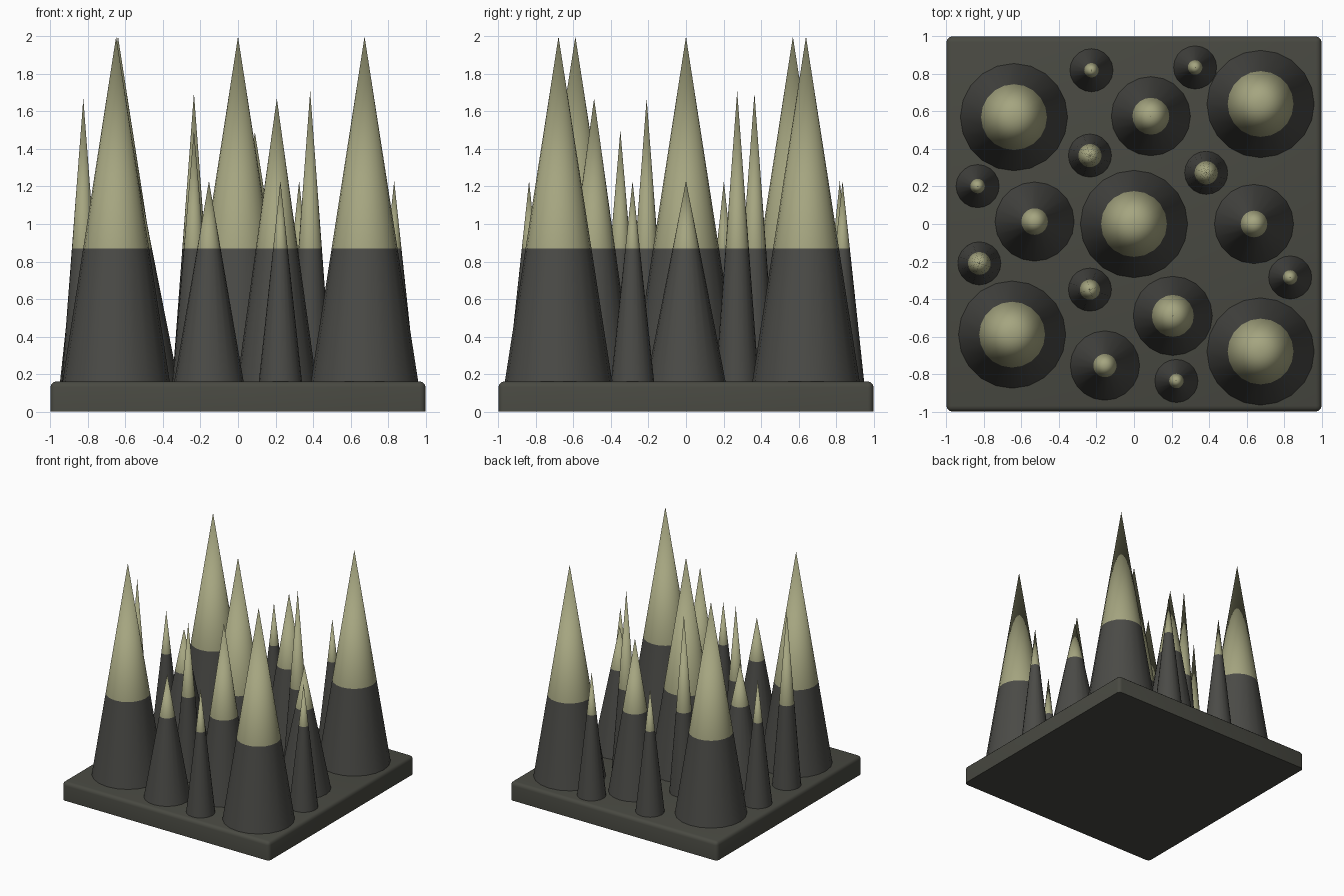
import bpy, bmesh, math

if "Cube" in bpy.data.objects:
    bpy.data.objects.remove(bpy.data.objects["Cube"])

BASE_TOP, SPLIT = 0.16, 0.87


def material(name, rgb):
    m = bpy.data.materials.new(name)
    m.diffuse_color = (*rgb, 1)
    m.use_nodes = True
    m.node_tree.nodes["Principled BSDF"].inputs["Base Color"].default_value = m.diffuse_color
    return m


slate = material("dark slate", (0.070, 0.070, 0.063))
base_grey = material("base olive grey", (0.066, 0.067, 0.054))
straw = material("pale straw", (0.376, 0.376, 0.216))


def finish(bm, name, mats):
    bmesh.ops.recalc_face_normals(bm, faces=bm.faces)
    mesh = bpy.data.meshes.new(name)
    bm.to_mesh(mesh)
    bm.free()
    for m in mats:
        mesh.materials.append(m)
    ob = bpy.data.objects.new(name, mesh)
    bpy.context.collection.objects.link(ob)
    return ob


def spike(name, x, y, radius, height, sides):
    """Cone with a dark foot and a pale tip above the split height."""
    bm = bmesh.new()
    rings = []
    for z in (BASE_TOP - 0.01, SPLIT):
        r = radius * (height - z) / (height - BASE_TOP)
        rings.append([bm.verts.new((x + r * math.cos(2 * math.pi * i / sides),
                                    y + r * math.sin(2 * math.pi * i / sides), z))
                      for i in range(sides)])
    apex = bm.verts.new((x, y, height))
    low, high = rings
    for i in range(sides):
        j = (i + 1) % sides
        bm.faces.new((low[i], low[j], high[j], high[i]))
        bm.faces.new((high[i], high[j], apex)).material_index = 1
    for f in bm.faces:
        f.smooth = True
    bm.normal_update()
    finish(bm, name, (slate, straw))


# Square base plate, rounded on the top rim and upright corners
bm = bmesh.new()
bmesh.ops.create_cube(bm, size=1)
for v in bm.verts:
    v.co = (v.co.x * 2, v.co.y * 2, (v.co.z + 0.5) * BASE_TOP)
edges = [e for e in bm.edges if max(v.co.z for v in e.verts) > 0.1]
bmesh.ops.bevel(bm, geom=edges, offset=0.03, segments=3, profile=0.5, affect='EDGES')
plate = finish(bm, "base_plate", (base_grey,))
bpy.context.view_layer.objects.active = plate
plate.select_set(True)
bpy.ops.object.shade_smooth_by_angle(angle=math.radians(35))

# Large spikes
for i, (x, y) in enumerate([(-0.64, 0.57), (0.675, 0.64), (0, 0),
                            (-0.65, -0.59), (0.675, -0.68)]):
    spike(f"large_spike_{i}", x, y, 0.286, 2.0, 20)

# Medium spikes: x, y, radius, height
for i, p in enumerate([(0.09, 0.575, 0.211, 1.49), (-0.53, 0.013, 0.211, 1.23),
                       (0.64, 0, 0.211, 1.23), (0.207, -0.49, 0.211, 1.67),
                       (-0.155, -0.755, 0.185, 1.23)]):
    spike(f"medium_spike_{i}", *p, 20)

# Small spikes: x, y, height
for i, (x, y, h) in enumerate([(-0.227, 0.82, 1.23), (0.326, 0.835, 1.23),
                               (-0.235, 0.365, 1.70), (0.385, 0.273, 1.71),
                               (-0.834, 0.202, 1.23), (-0.825, -0.21, 1.67),
                               (-0.235, -0.35, 1.50), (0.833, -0.285, 1.23),
                               (0.226, -0.837, 1.23)]):
    spike(f"small_spike_{i}", x, y, 0.115, h, 20)
